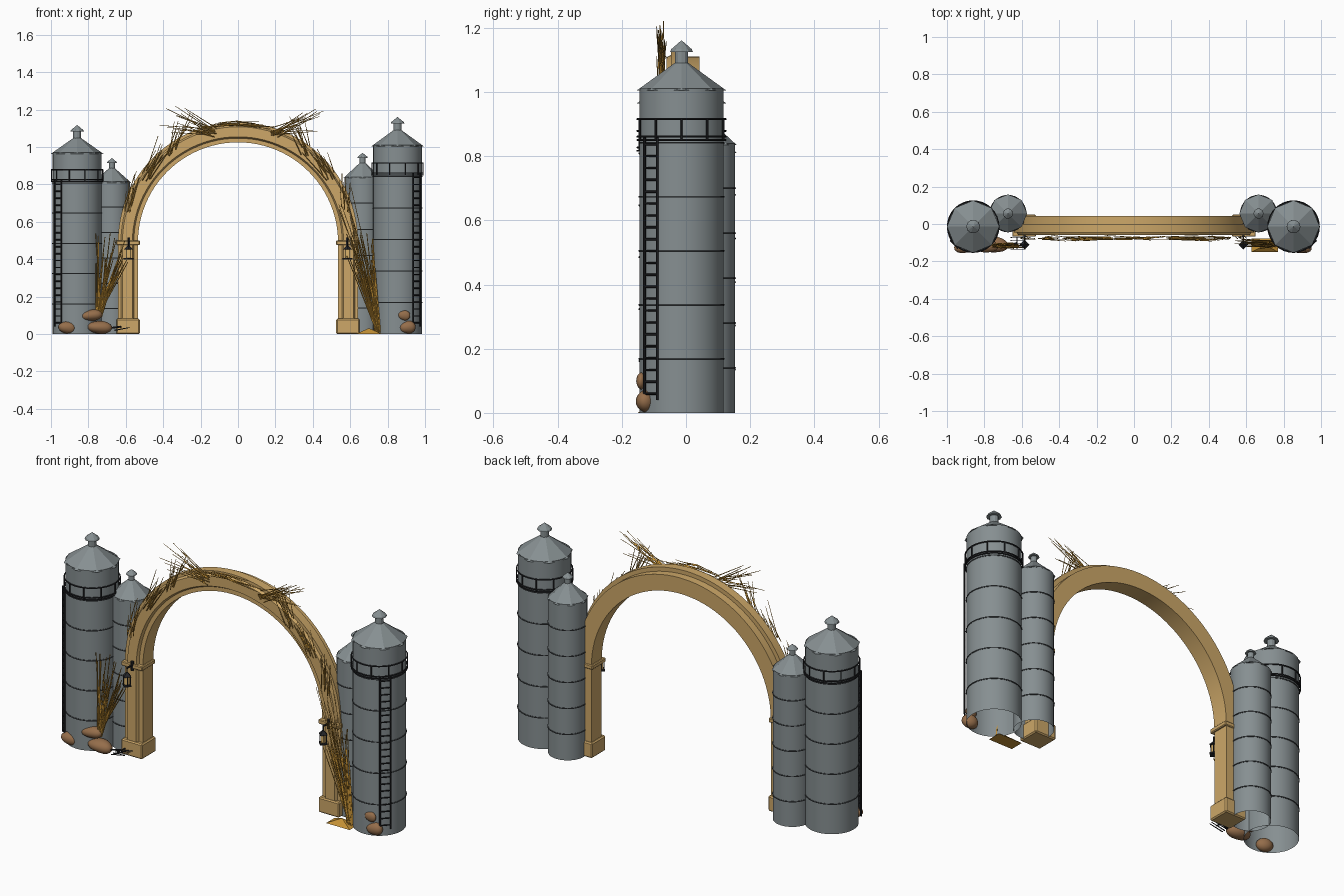
import bpy, bmesh, math, random
from math import sin, cos, pi, radians
from mathutils import Vector, Matrix

random.seed(7)
if "Cube" in bpy.data.objects:
    bpy.data.objects.remove(bpy.data.objects["Cube"])


def material(name, r, g, b):
    m = bpy.data.materials.new(name)
    m.use_nodes = True
    m.diffuse_color = (r, g, b, 1)
    m.node_tree.nodes["Principled BSDF"].inputs["Base Color"].default_value = (r, g, b, 1)
    return m


STONE = material("tan stone", 0.61, 0.39, 0.14)
STEEL = material("grey steel", 0.24, 0.275, 0.285)
BAND = material("dark grey band", 0.05, 0.056, 0.06)
IRON = material("black iron", 0.018, 0.019, 0.022)
STRAW = material("golden straw", 0.55, 0.28, 0.035)
SACK = material("brown sack", 0.30, 0.155, 0.07)
GLASS = material("amber glass", 0.7, 0.45, 0.15)


def finish(bm, name, mat, smooth=True):
    """Turn a bmesh into a named, single-colour object."""
    bmesh.ops.recalc_face_normals(bm, faces=bm.faces)
    me = bpy.data.meshes.new(name)
    bm.to_mesh(me)
    bm.free()
    me.materials.append(mat)
    ob = bpy.data.objects.new(name, me)
    bpy.context.collection.objects.link(ob)
    if smooth:
        bpy.ops.object.select_all(action='DESELECT')
        ob.select_set(True)
        bpy.context.view_layer.objects.active = ob
        bpy.ops.object.shade_smooth_by_angle(angle=radians(35))
    return ob


def rod(bm, a, b, r1, r2=None, sides=6):
    """Add a straight, optionally tapered rod between two points."""
    a, b = Vector(a), Vector(b)
    d = b - a
    mat = Matrix.Translation((a + b) / 2) @ d.to_track_quat('Z', 'Y').to_matrix().to_4x4()
    bmesh.ops.create_cone(bm, cap_ends=True, segments=sides, radius1=r1,
                          radius2=r1 if r2 is None else r2, depth=d.length, matrix=mat)


def lathe(bm, profile, sides, x, y, closed=False):
    """Spin (radius, height) points around a vertical axis."""
    rings = [[bm.verts.new((x + r * cos(2 * pi * i / sides), y + r * sin(2 * pi * i / sides), z))
              for i in range(sides)] for r, z in profile]
    pairs = list(zip(rings, rings[1:])) + ([(rings[-1], rings[0])] if closed else [])
    for p, q in pairs:
        for i in range(sides):
            j = (i + 1) % sides
            bm.faces.new((p[i], p[j], q[j], q[i]))


def hoop(bm, x, y, r, z, t):
    lathe(bm, [(r + t * cos(k * pi / 3), z + t * sin(k * pi / 3)) for k in range(6)], 32, x, y, True)


def box(name, mat, lo, hi, bevel=0.0):
    bm = bmesh.new()
    lo, hi = Vector(lo), Vector(hi)
    bmesh.ops.create_cube(bm, size=1, matrix=Matrix.Translation((lo + hi) / 2) @ Matrix.Diagonal((*(hi - lo), 1)))
    if bevel:
        bmesh.ops.bevel(bm, geom=bm.edges[:], offset=bevel, segments=1, affect='EDGES')
    return finish(bm, name, mat, False)


# Silos: body, faceted roof, vent cap and hoops
def silo(name, x, y, r, h, rise):
    bm = bmesh.new()
    lathe(bm, [(r, 0), (r, h)], 32, x, y)
    finish(bm, name + "_body", STEEL)
    bm = bmesh.new()
    eave = r * 1.07
    lathe(bm, [(0.001, h - 0.006), (eave, h - 0.006), (0.001, h + rise)], 8, x, y)
    finish(bm, name + "_roof", STEEL, False)
    bm = bmesh.new()
    s, top = r / 0.131, h + rise
    lathe(bm, [(0.021 * s, top - 0.03), (0.021 * s, top + 0.028 * s)], 12, x, y)
    lathe(bm, [(0.001, top + 0.02 * s), (0.037 * s, top + 0.02 * s),
               (0.034 * s, top + 0.028 * s), (0.001, top + 0.055 * s)], 10, x, y)
    finish(bm, name + "_vent", STEEL, False)
    bm = bmesh.new()
    for k in range(1, 6):
        hoop(bm, x, y, r, h * k / 6, 0.0035)
    finish(bm, name + "_hoops", BAND)


# Railing and ladder of a tall silo
def access(name, x, y, r, h, side):
    bm = bmesh.new()
    R = r + 0.006
    for f in (0.842, 0.852, 0.906):
        hoop(bm, x, y, R, h * f, 0.0035)
    for k in range(10):
        px, py = x + R * cos(k * pi / 5), y + R * sin(k * pi / 5)
        rod(bm, (px, py, h * 0.842), (px, py, h * 0.906), 0.0035)
    finish(bm, name + "_railing", IRON)
    bm = bmesh.new()
    out = Vector((side * cos(radians(43)), -sin(radians(43)), 0))
    along = Vector((-out.y, out.x, 0)) * 0.027
    mid = Vector((x, y, 0)) + out * (r + 0.009)
    up = Vector((0, 0, 1))
    for s in (-1, 1):
        rod(bm, mid + along * s + up * 0.04, mid + along * s + up * h * 0.85, 0.0045)
    z = 0.06
    while z < h * 0.84:
        rod(bm, mid - along + up * z, mid + along + up * z, 0.0035)
        z += 0.037
    finish(bm, name + "_ladder", IRON)


silo("right_tall_silo", -0.86, -0.014, 0.131, 0.97, 0.092)
access("right_tall_silo", -0.86, -0.014, 0.131, 0.97, -1)
silo("left_tall_silo", 0.853, -0.014, 0.131, 1.01, 0.095)
access("left_tall_silo", 0.853, -0.014, 0.131, 1.01, 1)
silo("right_small_silo", -0.674, 0.056, 0.096, 0.815, 0.085)
silo("left_small_silo", 0.666, 0.056, 0.096, 0.84, 0.088)

# Arch: moulded section swept up one leg, over and down the other
SPRING = 0.49
section = [(0.535, 0.042), (0.62, 0.042), (0.62, 0.0), (0.642, 0.0), (0.642, -0.046), (0.626, -0.046),
           (0.618, -0.06), (0.565, -0.06), (0.557, -0.046), (0.535, -0.046)]
stations = [(0, -SPRING + 0.01)] + [(pi * i / 48, 0) for i in range(49)] + [(pi, -SPRING + 0.01)]
bm = bmesh.new()
loops = [[bm.verts.new((r * cos(a), y, SPRING + r * sin(a) + dz)) for r, y in section] for a, dz in stations]
for p, q in zip(loops, loops[1:]):
    for i in range(len(section)):
        j = (i + 1) % len(section)
        bm.faces.new((p[i], p[j], q[j], q[i]))
for end in (loops[0], loops[-1]):
    bm.faces.new(end)
finish(bm, "arch", STONE)

for side, label in ((1, "left"), (-1, "right")):
    def span(a, b):
        return sorted((side * a, side * b))
    xa, xb = span(0.525, 0.65)
    box(label + "_plinth", STONE, (xa, -0.068, 0), (xb, 0.052, 0.082), 0.006)
    box(label + "_impost", STONE, (xa, -0.068, 0.476), (xb, 0.048, 0.5), 0.004)
    # Hanging lantern on a bracket
    x, y = side * 0.585, -0.11
    bm = bmesh.new()
    rod(bm, (x, -0.055, 0.495), (x, y, 0.495), 0.005)
    rod(bm, (x, -0.065, 0.465), (x, -0.065, 0.515), 0.008)
    rod(bm, (x, y, 0.5), (x, y, 0.465), 0.003)
    rod(bm, (x, y, 0.452), (x, y, 0.472), 0.026, 0.006, 4)
    rod(bm, (x, y, 0.4), (x, y, 0.408), 0.026, None, 4)
    for sx in (-1, 1):
        for sy in (-1, 1):
            rod(bm, (x + sx * 0.012, y + sy * 0.012, 0.405), (x + sx * 0.012, y + sy * 0.012, 0.455), 0.002)
    finish(bm, label + "_lantern_frame", IRON, False)
    box(label + "_lantern_glass", GLASS, (x - 0.01, y - 0.01, 0.407), (x + 0.01, y + 0.01, 0.453))


# Sacks: squashed, slightly lumpy balls
def sack(name, pos, size, tilt):
    bm = bmesh.new()
    bmesh.ops.create_icosphere(bm, subdivisions=3, radius=1)
    for v in bm.verts:
        v.co *= 1 + 0.06 * sin(3 * v.co.x + 2 * v.co.y)
    bm.transform(Matrix.Translation(pos) @ Matrix.Rotation(tilt, 4, 'Y') @ Matrix.Diagonal((*size, 1)))
    finish(bm, name, SACK)


sack("right_outer_sack", (-0.915, -0.125, 0.035), (0.047, 0.032, 0.033), 0.1)
sack("right_lower_sack", (-0.742, -0.112, 0.036), (0.068, 0.042, 0.034), 0.05)
sack("right_upper_sack", (-0.787, -0.118, 0.1), (0.06, 0.036, 0.03), -0.1)
sack("left_lower_sack", (0.905, -0.127, 0.036), (0.044, 0.031, 0.034), -0.1)
sack("left_upper_sack", (0.888, -0.14, 0.1), (0.032, 0.016, 0.026), 0.1)

# Fork lying on the ground
bm = bmesh.new()
rod(bm, (-0.7, -0.125, 0.03), (-0.625, -0.1, 0.04), 0.005)
rod(bm, (-0.625, -0.135, 0.04), (-0.625, -0.07, 0.035), 0.004)
for k in range(5):
    y = -0.135 + k * 0.016
    rod(bm, (-0.66, y, 0.02), (-0.58, y, 0.035), 0.003, 0.002)
finish(bm, "fork", IRON, False)

# Low pile of straw
bm = bmesh.new()
bmesh.ops.create_cone(bm, cap_ends=True, segments=4, radius1=1, radius2=0.05, depth=1,
                      matrix=Matrix.Rotation(pi / 4, 4, 'Z'))
bm.transform(Matrix.Translation((0.7, -0.113, 0.015)) @ Matrix.Diagonal((0.1, 0.052, 0.03, 1)))
finish(bm, "straw_pile", STRAW, False)


# Straw: fans of thin stalks, angle measured in the front plane
def fan(name, base, angle, spread, length, count, jitter=0.01, thick=0.0026):
    bm = bmesh.new()
    for _ in range(count):
        a = radians(angle + random.uniform(-spread, spread))
        n = length * random.uniform(0.55, 1)
        start = Vector(base) + Vector((random.uniform(-1, 1) * jitter, random.uniform(-0.008, 0.008),
                                       random.uniform(-1, 1) * jitter))
        tip = start + Vector((cos(a) * n, random.uniform(-0.012, 0.012), sin(a) * n))
        rod(bm, start, tip, thick, thick * 0.5, 4)
    finish(bm, name, STRAW, False)


fan("right_sheaf", (-0.745, -0.115, 0.1), 78, 18, 0.45, 34, 0.015, 0.004)
fan("left_sheaf", (0.748, -0.112, 0.02), 102, 10, 0.52, 34, 0.015, 0.004)
fan("left_sheaf_tall", (0.72, -0.095, 0.2), 106, 7, 0.62, 10, 0.02)
fan("arch_tuft_top_right", (-0.14, -0.076, 1.08), 160, 17, 0.26, 16, 0.03)
fan("arch_tuft_top_left", (0.19, -0.076, 1.08), 18, 17, 0.27, 16, 0.03)
fan("arch_tuft_crown_right", (0.0, -0.075, 1.125), 184, 5, 0.18, 8, 0.015)
fan("arch_tuft_crown_left", (0.0, -0.075, 1.125), -4, 5, 0.18, 8, 0.015)
for side, label in ((1, "left"), (-1, "right")):
    for k, (deg, lean, n) in enumerate([(36, 97, 12), (54, 70, 10), (18, 92, 8)]):
        a = radians(deg)
        fan(f"arch_tuft_{label}_{k + 1}", (side * 0.605 * cos(a), -0.075, SPRING + 0.605 * sin(a)),
            90 - side * (90 - (deg + lean - 12)), 14, 0.2, n, 0.03)
